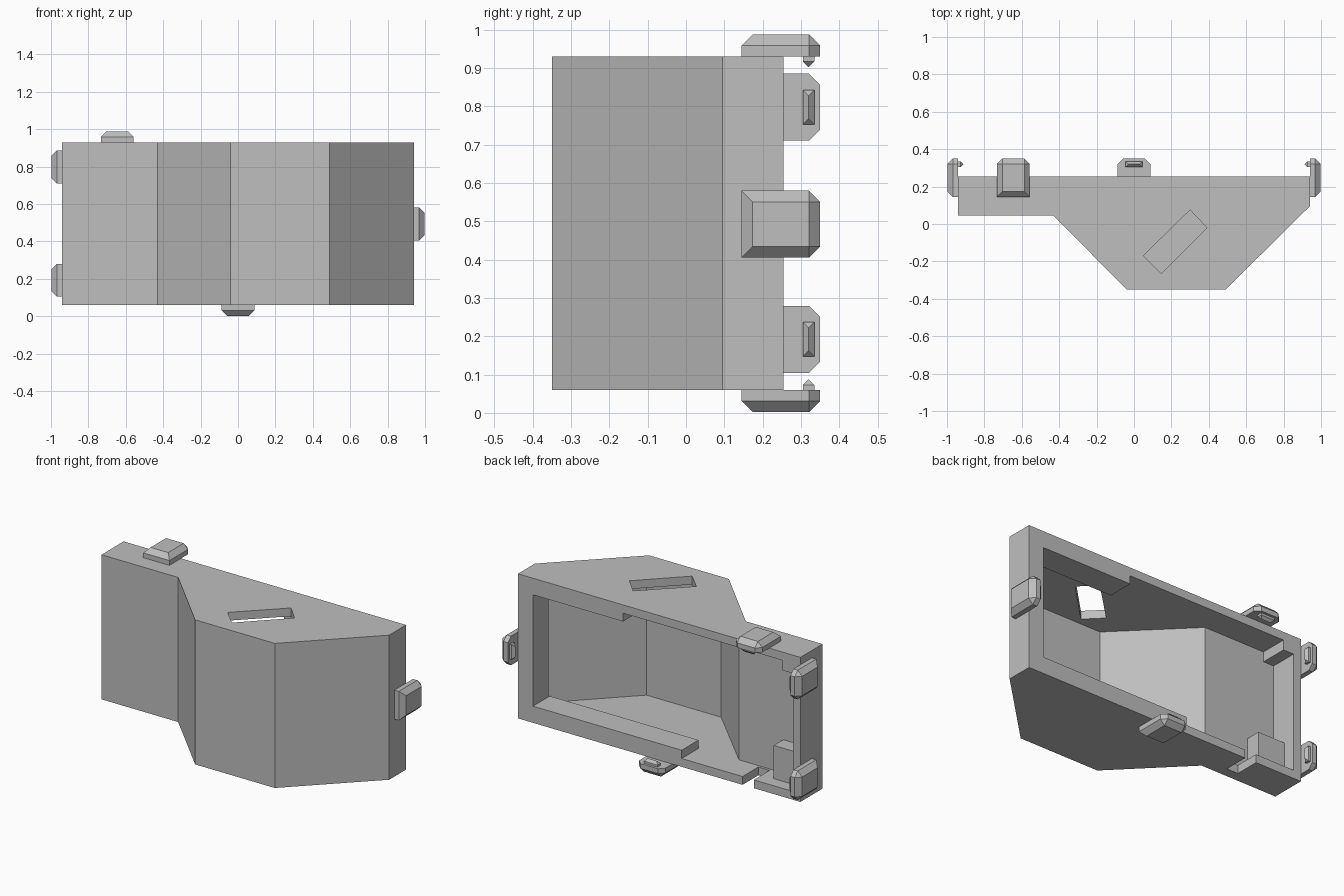
import bpy, bmesh
from math import radians
from mathutils import Matrix, Vector

cube = bpy.data.objects.get("Cube")
if cube:
    bpy.data.objects.remove(cube, do_unlink=True)

GREY = (0.52, 0.52, 0.52, 1)
mat = bpy.data.materials.new("light_grey")
mat.use_nodes = True
mat.diffuse_color = GREY
bsdf = next(n for n in mat.node_tree.nodes if n.type == 'BSDF_PRINCIPLED')
bsdf.inputs["Base Color"].default_value = GREY


def finish(name, bm):
    bmesh.ops.recalc_face_normals(bm, faces=bm.faces)
    mesh = bpy.data.meshes.new(name)
    bm.to_mesh(mesh)
    bm.free()
    mesh.materials.append(mat)
    obj = bpy.data.objects.new(name, mesh)
    bpy.context.collection.objects.link(obj)
    return obj


def prism(name, outline, z0, z1):
    """Extrude a flat outline between two heights."""
    bm = bmesh.new()
    face = bm.faces.new([bm.verts.new((x, y, z0)) for x, y in outline])
    top = bmesh.ops.extrude_face_region(bm, geom=[face])["geom"]
    verts = [v for v in top if isinstance(v, bmesh.types.BMVert)]
    bmesh.ops.translate(bm, verts=verts, vec=(0, 0, z1 - z0))
    return finish(name, bm)


def box(name, xs, ys, zs):
    (a, b), (c, d) = xs, ys
    return prism(name, [(a, c), (b, c), (b, d), (a, d)], *zs)


def cut(target, cutter):
    cutter.hide_render = True
    mod = target.modifiers.new("cut", 'BOOLEAN')
    mod.operation = 'DIFFERENCE'
    mod.solver = 'EXACT'
    mod.object = cutter
    bpy.context.view_layer.objects.active = target
    bpy.ops.object.modifier_apply(modifier=mod.name)
    bpy.data.objects.remove(cutter, do_unlink=True)


# Hollow shell, open at the back
BACK, LOW, HIGH = 0.255, 0.06, 0.93
FLOOR, CEIL = 0.11, 0.88
shell = prism("shell", [(-.94, BACK), (-.94, .045), (-.43, .045), (-.04, -.35),
                        (.49, -.35), (.94, .095), (.94, BACK)], LOW, HIGH)
cut(shell, prism("cavity_cutter", [(-.89, .4), (-.89, .09), (-.416, .09), (-.02, -.305),
                                   (.476, -.305), (.89, .109), (.89, .4)], FLOOR, CEIL))

# Slanted slot in the top and notch in the bottom rim
cut(shell, prism("slot_cutter", [(.05, -.17), (.145, -.265), (.39, -.02), (.30, .075)], .8, 1))
cut(shell, box("notch_cutter", (-.63, -.555), (.105, .4), (0, .2)))

# Thickened rim and corner blocks inside the opening
box("side_rim", (.84, .89), (.109, BACK), (FLOOR, CEIL))
box("upper_rim", (.24, .84), (.095, BACK), (.83, CEIL))
box("lower_rim", (-.15, .84), (.095, BACK), (FLOOR, .16))
box("lower_corner_block", (-.89, -.71), (.09, .18), (FLOOR, .31))
box("upper_corner_block", (-.89, -.82), (.09, BACK), (.82, CEIL))


def clip(name, position, angle):
    """Chamfered clip with a small inward hook, standing on a wall."""
    place = Matrix.Translation(position) @ Matrix.Rotation(radians(angle), 4, 'Y')
    half, front, rear, height = .0875, .145, .35, .058
    bm = bmesh.new()
    bmesh.ops.create_cube(bm, size=1)
    for v in bm.verts:
        v.co = Vector((v.co.x * 2 * half,
                       rear if v.co.y > 0 else front,
                       height if v.co.z > 0 else 0))
    edges = [e for e in bm.edges
             if all(v.co.z > .01 for v in e.verts)
             or (all(v.co.y > .3 for v in e.verts)
                 and abs(e.verts[0].co.x - e.verts[1].co.x) < .01)]
    bmesh.ops.bevel(bm, geom=edges, offset=.029, segments=1, affect='EDGES')
    bm.transform(place)
    finish(name, bm)

    # Hook: a short block tapering to a ridge
    bm = bmesh.new()
    for z in (0, -.013):
        for x in (-.045, .045):
            for y in (.305, .335):
                bm.verts.new((x, y, z))
    for x in (-.03, .03):
        bm.verts.new((x, .32, -.028))
    bmesh.ops.convex_hull(bm, input=bm.verts)
    bmesh.ops.dissolve_limit(bm, angle_limit=.01, verts=bm.verts, edges=bm.edges)
    bm.transform(place)
    finish(name + "_hook", bm)


clip("top_clip", (-.645, 0, HIGH), 0)
clip("bottom_clip", (0, 0, LOW), 180)
clip("left_clip", (.94, 0, .4925), 90)
for label, z in (("upper", .798), ("lower", .192)):
    clip(label + "_right_clip", (-.94, 0, z), -90)
